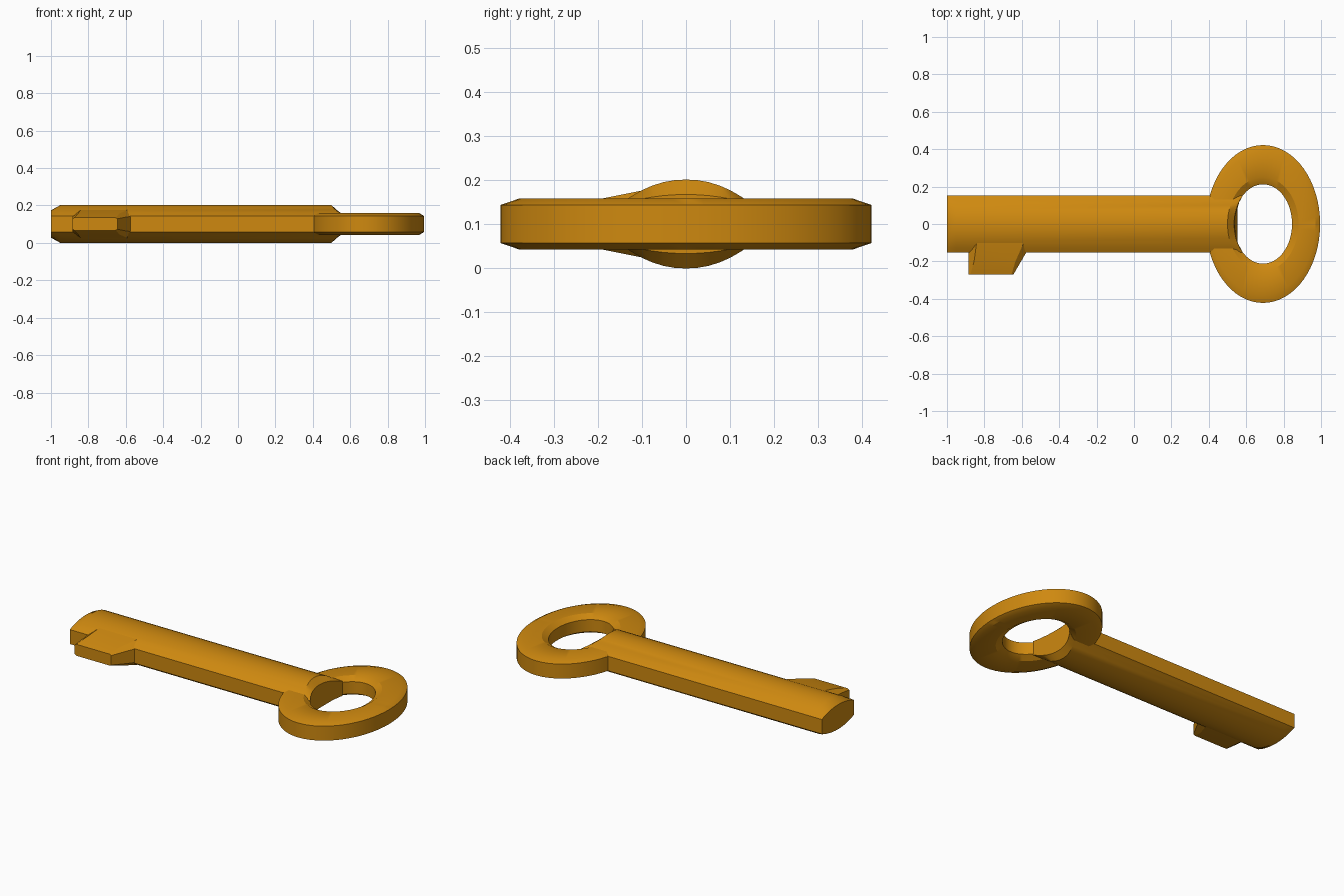
import bpy, bmesh, math

if "Cube" in bpy.data.objects:
    bpy.data.objects.remove(bpy.data.objects["Cube"])

brass = bpy.data.materials.new("amber brass")
brass.diffuse_color = (0.62, 0.25, 0.005, 1)
brass.use_nodes = True
brass.node_tree.nodes["Principled BSDF"].inputs["Base Color"].default_value = brass.diffuse_color

ZM = 0.1025          # mid height of the key
BOW_X = 0.69         # centre of the bow


def loft(name, sections, ring=False):
    """Skin a list of closed sections; cap the ends, or join them for a ring."""
    bm = bmesh.new()
    rows = [[bm.verts.new(p) for p in s] for s in sections]
    n = len(rows[0])
    pairs = list(zip(rows, rows[1:] + rows[:1] if ring else rows[1:]))
    for a, b in pairs:
        for i in range(n):
            j = (i + 1) % n
            bm.faces.new((a[i], a[j], b[j], b[i]))
    if not ring:
        bm.faces.new(rows[0])
        bm.faces.new(rows[-1])
    bmesh.ops.recalc_face_normals(bm, faces=bm.faces)
    me = bpy.data.meshes.new(name)
    bm.to_mesh(me)
    bm.free()
    me.materials.append(brass)
    ob = bpy.data.objects.new(name, me)
    bpy.context.collection.objects.link(ob)
    bpy.ops.object.select_all(action='DESELECT')
    ob.select_set(True)
    bpy.context.view_layer.objects.active = ob
    bpy.ops.object.shade_smooth_by_angle(angle=math.radians(30))
    return ob


# Bow: oval ring with bevelled rims, as (x radius, y radius, z)
half = [(0.155, 0.212, 0.036), (0.19, 0.25, 0.0575),
        (0.28, 0.38, 0.0575), (0.305, 0.422, 0.043)]
profile = [(a, b, ZM + h) for a, b, h in half]
profile += [(a, b, ZM - h) for a, b, h in reversed(half)]
N = 64
loft("bow", [[(BOW_X + a * math.cos(t), b * math.sin(t), z) for a, b, z in profile]
             for t in (2 * math.pi * k / N for k in range(N))], ring=True)


# Shaft: lens section with flat sides, its inner end following the bow hole
def shaft_section(x_of_y, rise):
    ys = [-0.152 + 0.304 * i / 12 for i in range(13)]
    bulge = [0.043 + rise * (1 - abs(y / 0.152) ** 2.1) for y in ys]
    top = [(x_of_y(y), y, ZM + h) for y, h in zip(ys, bulge)]
    bottom = [(x_of_y(y), y, ZM - h) for y, h in zip(ys, bulge)]
    return top + bottom[::-1]


def hole_edge(rx, ry):
    return lambda y: BOW_X - rx * math.sqrt(1 - (y / ry) ** 2)


loft("shaft", [shaft_section(lambda y: -1.0, 0.03),
               shaft_section(lambda y: -0.95, 0.058),
               shaft_section(hole_edge(0.19, 0.25), 0.058),
               shaft_section(hole_edge(0.155, 0.212), 0.024)])


# Bit: tapering tooth with bevelled sides and a slanted inner side
def bit_section(y, x0, x1, bevel, h, edge):
    right = [(x0, edge), (x0 + bevel, h), (x1 - bevel, h), (x1, edge)]
    return ([(x, y, ZM + z) for x, z in right] +
            [(x, y, ZM - z) for x, z in reversed(right)])


loft("bit", [bit_section(-0.09, -0.885, -0.54, 0.045, 0.078, 0.045),
             bit_section(-0.2, -0.885, -0.604, 0.03, 0.056, 0.036),
             bit_section(-0.27, -0.885, -0.645, 0.01, 0.034, 0.028)])

# Rest the key exactly on the ground
low = min(v.co.z for o in bpy.data.objects for v in o.data.vertices)
for o in bpy.data.objects:
    for v in o.data.vertices:
        v.co.z -= low
